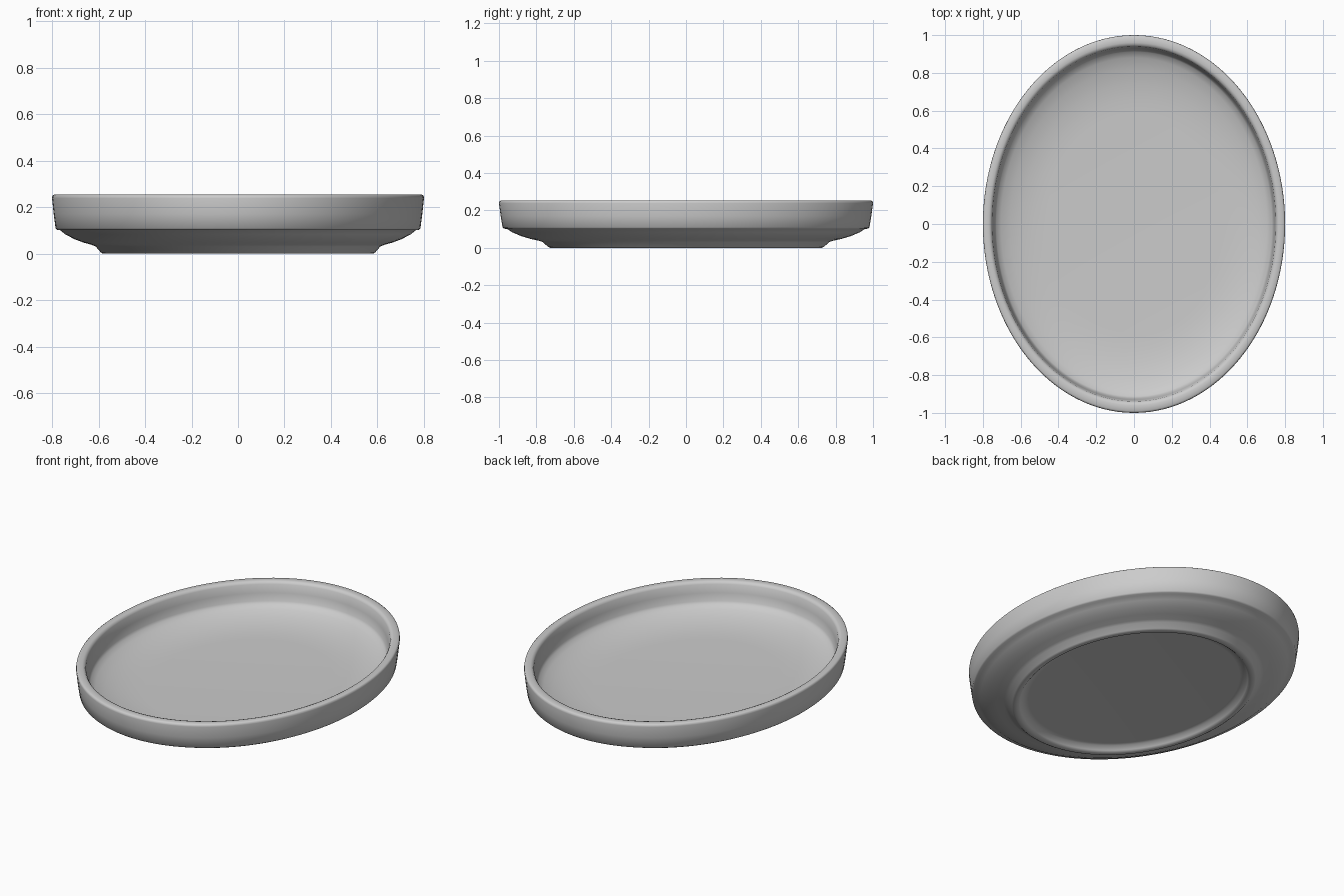
import bpy, bmesh, math

cube = bpy.data.objects.get("Cube")
if cube:
    bpy.data.objects.remove(cube, do_unlink=True)

# Single plain grey
grey = bpy.data.materials.new("plain grey")
grey.use_nodes = True
colour = (0.6, 0.6, 0.6, 1)
grey.diffuse_color = colour
grey.node_tree.nodes["Principled BSDF"].inputs["Base Color"].default_value = colour

HALF_X, HALF_Y, SEGMENTS = 0.8, 1.0, 128

# Cross-section (fraction of the outer radius, height), underside to floor
profile = [
    (0.64, 0.03), (0.67, 0.028), (0.69, 0.008), (0.70, 0.0),    # recessed base
    (0.728, 0.0), (0.738, 0.005), (0.765, 0.03), (0.785, 0.037),  # foot
    (0.83, 0.047), (0.88, 0.062), (0.93, 0.083), (0.955, 0.1),   # bowl underside
    (0.972, 0.102), (0.981, 0.109),                              # step under the wall
    (0.991, 0.17), (1.0, 0.238), (0.998, 0.248), (0.99, 0.253),  # outer wall
    (0.96, 0.253), (0.947, 0.249), (0.939, 0.238),               # rim
    (0.93, 0.19), (0.922, 0.145), (0.912, 0.131),                # inner wall
    (0.88, 0.115), (0.82, 0.096), (0.74, 0.081),                 # inner curve
    (0.66, 0.073), (0.58, 0.07),
]

# Sweep the cross-section round the ellipse
bm = bmesh.new()
rings = []
for r, z in profile:
    ring = []
    for i in range(SEGMENTS):
        a = math.tau * i / SEGMENTS
        ring.append(bm.verts.new((HALF_X * r * math.cos(a), HALF_Y * r * math.sin(a), z)))
    rings.append(ring)
for low, high in zip(rings, rings[1:]):
    for i in range(SEGMENTS):
        j = (i + 1) % SEGMENTS
        bm.faces.new((low[i], low[j], high[j], high[i]))

# Flat underside and floor
bm.faces.new(rings[0])
bm.faces.new(rings[-1])
bmesh.ops.recalc_face_normals(bm, faces=bm.faces)

mesh = bpy.data.meshes.new("oval_tray")
bm.to_mesh(mesh)
bm.free()
mesh.materials.append(grey)
tray = bpy.data.objects.new("oval_tray", mesh)
bpy.context.collection.objects.link(tray)

bpy.context.view_layer.objects.active = tray
tray.select_set(True)
bpy.ops.object.shade_smooth_by_angle(angle=math.radians(50))
